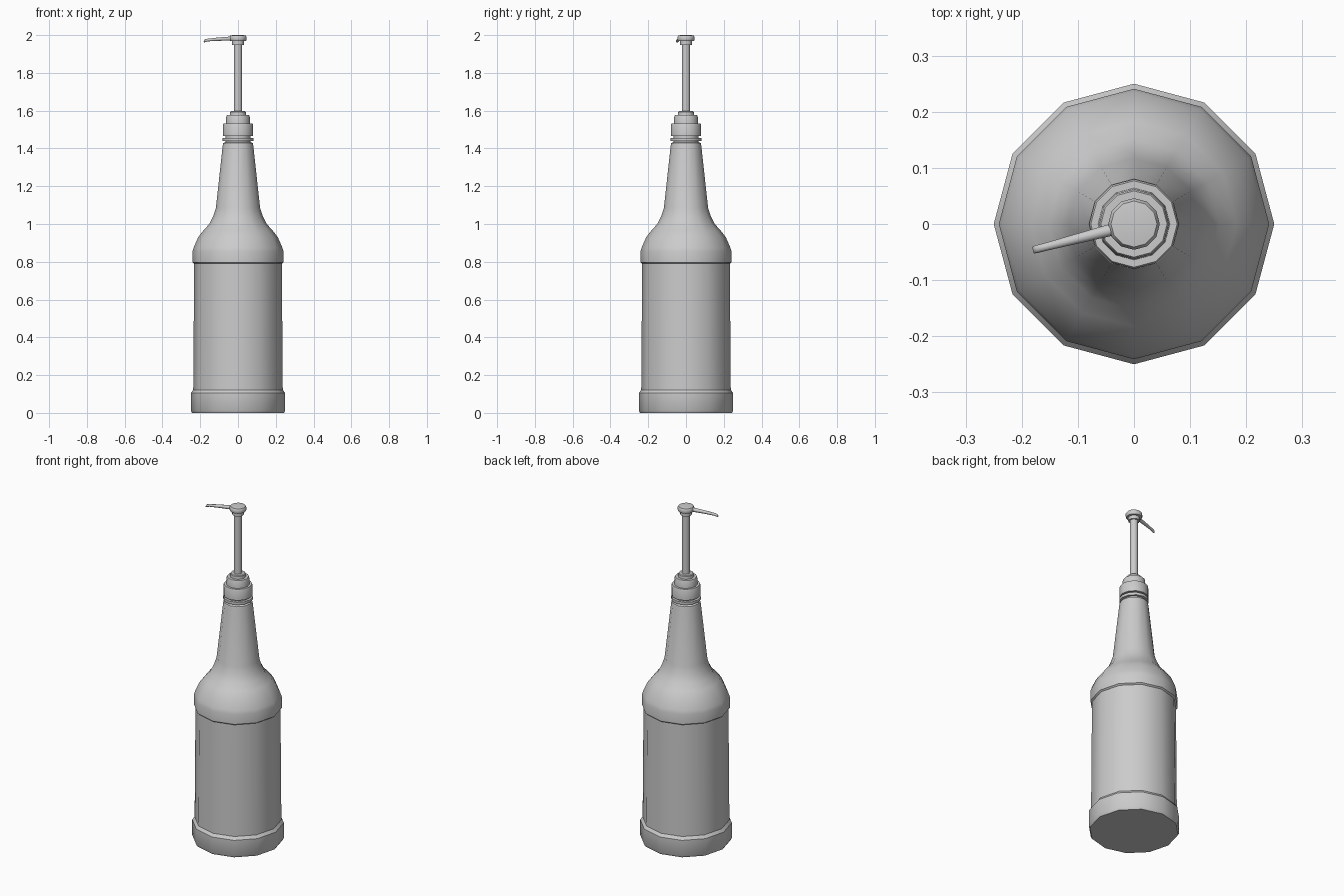
import bpy, bmesh
from math import cos, sin, pi, radians
from mathutils import Vector, Matrix

if "Cube" in bpy.data.objects:
    bpy.data.objects.remove(bpy.data.objects["Cube"])

SIDES = 12


def finish(bm, name, angle=35):
    bmesh.ops.recalc_face_normals(bm, faces=bm.faces[:])
    mesh = bpy.data.meshes.new(name)
    bm.to_mesh(mesh)
    bm.free()
    obj = bpy.data.objects.new(name, mesh)
    bpy.context.collection.objects.link(obj)
    bpy.ops.object.select_all(action='DESELECT')
    obj.select_set(True)
    bpy.context.view_layer.objects.active = obj
    bpy.ops.object.shade_smooth_by_angle(angle=radians(angle))
    return obj


def bridge(bm, rings):
    """Skin a list of vertex rings and cap both ends."""
    n = len(rings[0])
    for a, b in zip(rings, rings[1:]):
        for i in range(n):
            j = (i + 1) % n
            bm.faces.new((a[i], a[j], b[j], b[i]))
    bm.faces.new(rings[0][::-1])
    bm.faces.new(rings[-1])


def lathe(name, profile):
    """Turn (radius, height) points around the z axis."""
    bm = bmesh.new()
    rings = [[bm.verts.new((r * cos(2 * pi * i / SIDES), r * sin(2 * pi * i / SIDES), z))
              for i in range(SIDES)] for r, z in profile]
    bridge(bm, rings)
    return finish(bm, name)


# Bottle: heel, label recess, shoulder and long neck
lathe("bottle", [
    (0.243, 0.0), (0.25, 0.012), (0.25, 0.105), (0.237, 0.122),
    (0.232, 0.79), (0.241, 0.797), (0.241, 0.855), (0.235, 0.875),
    (0.211, 0.93), (0.183, 0.966), (0.152, 1.0), (0.132, 1.04),
    (0.117, 1.085), (0.081, 1.415), (0.078, 1.428), (0.066, 1.434), (0.066, 1.475)])

# Tamper ring and screw cap
lathe("neck_ring", [(0.06, 1.440), (0.081, 1.440), (0.081, 1.456), (0.06, 1.456)])
lathe("screw_cap", [
    (0.06, 1.466), (0.08, 1.466), (0.08, 1.525), (0.077, 1.531), (0.064, 1.531),
    (0.062, 1.57), (0.059, 1.576), (0.043, 1.576), (0.042, 1.593), (0.038, 1.597)])

# Pump stem and head
lathe("pump_stem", [(0.022, 1.58), (0.022, 1.96)])
lathe("pump_head", [
    (0.032, 1.948), (0.032, 1.968), (0.043, 1.97), (0.046, 1.976),
    (0.046, 1.99), (0.041, 1.998), (0.025, 2.0)])

# Tapered spout: (distance, centre height, half width, half height)
sections = [(0.030, 1.982, 0.011, 0.011), (0.100, 1.979, 0.009, 0.009),
            (0.165, 1.974, 0.007, 0.007), (0.180, 1.970, 0.007, 0.007),
            (0.186, 1.965, 0.006, 0.004)]
bm = bmesh.new()
turn = Matrix.Rotation(radians(194.5), 3, 'Z')
rings = [[bm.verts.new(turn @ Vector((d, w * cos(pi * (i + .5) / 4) * 1.08,
                                      z + h * sin(pi * (i + .5) / 4) * 1.08)))
          for i in range(8)] for d, z, w, h in sections]
bridge(bm, rings)
finish(bm, "spout", 50)
